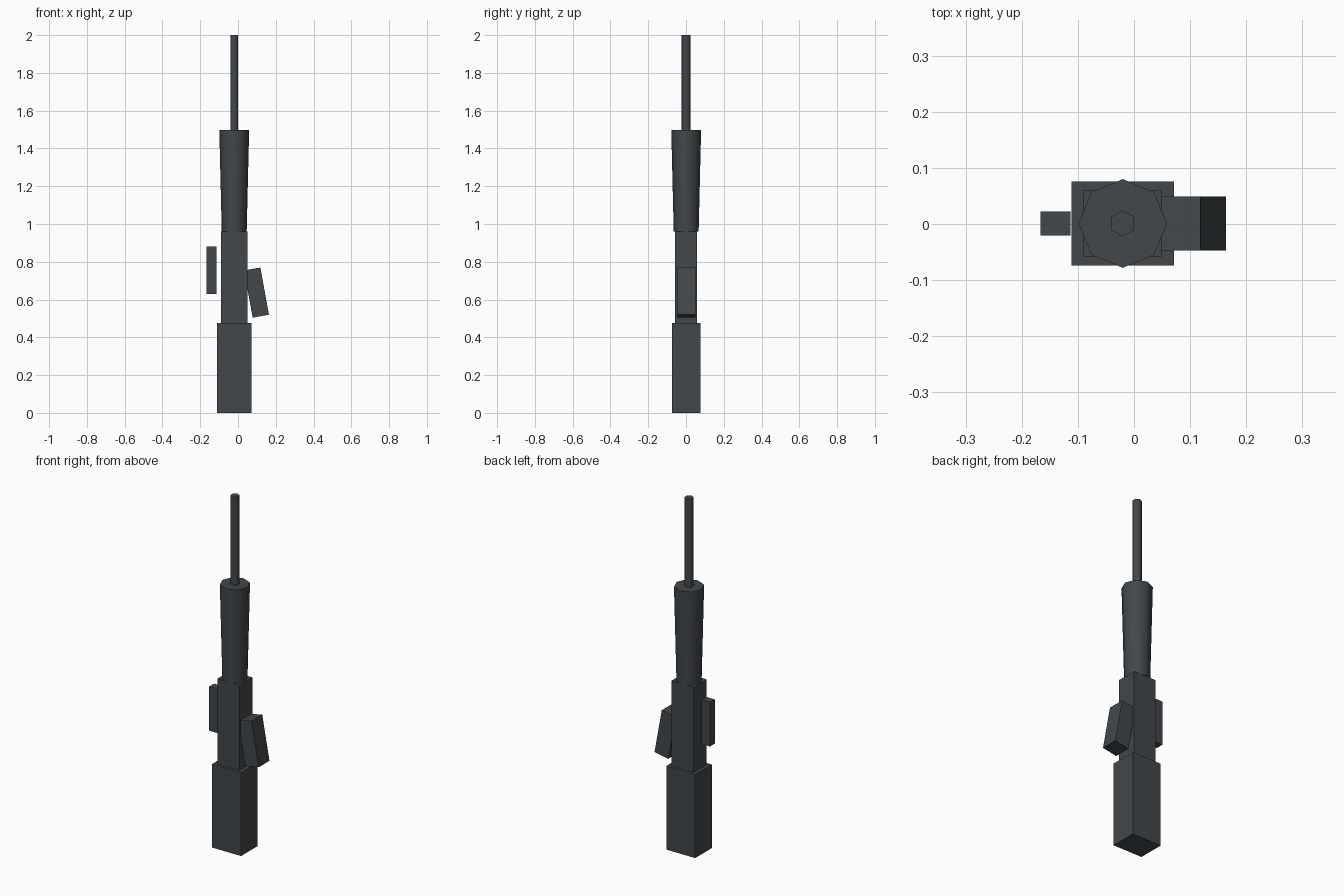
import bpy, math
from mathutils import Vector

if "Cube" in bpy.data.objects:
    bpy.data.objects.remove(bpy.data.objects["Cube"])

metal = bpy.data.materials.new("dark_metal")
metal.diffuse_color = (0.055, 0.063, 0.07, 1)
metal.use_nodes = True
metal.node_tree.nodes["Principled BSDF"].inputs["Base Color"].default_value = metal.diffuse_color
AXIS_X = -0.02  # shared centre line of body and barrel


def finish(name):
    obj = bpy.context.object
    obj.name = name
    obj.data.materials.append(metal)
    return obj


def box(name, centre, size, tilt=0):
    bpy.ops.mesh.primitive_cube_add(size=1, location=centre, rotation=(0, tilt, 0))
    bpy.context.object.scale = size
    bpy.ops.object.transform_apply(location=False, rotation=False, scale=True)
    return finish(name)


def tube(name, sides, r_low, r_high, z0, z1):
    bpy.ops.mesh.primitive_cone_add(vertices=sides, radius1=r_low, radius2=r_high,
                                    depth=z1 - z0, location=(AXIS_X, 0.001, (z0 + z1) / 2))
    bpy.ops.object.shade_smooth_by_angle(angle=math.radians(65))
    return finish(name)


# Stock and receiver
box("stock", (AXIS_X, 0.001, 0.2375), (0.182, 0.15, 0.475))
box("receiver", (AXIS_X, 0.001, 0.7175), (0.14, 0.117, 0.485))

# Tapered eight-sided handguard and six-sided barrel
tube("handguard", 8, 0.066, 0.079, 0.96, 1.497)
tube("barrel", 6, 0.0235, 0.0235, 1.497, 2.0)

# Floating sight block
box("sight", (-0.14, 0.001, 0.755), (0.054, 0.043, 0.251))

# Slanted magazine, partly sunk into the receiver
box("magazine", (0.098, 0.001, 0.637), (0.0875, 0.096, 0.254), math.radians(-10.3))
